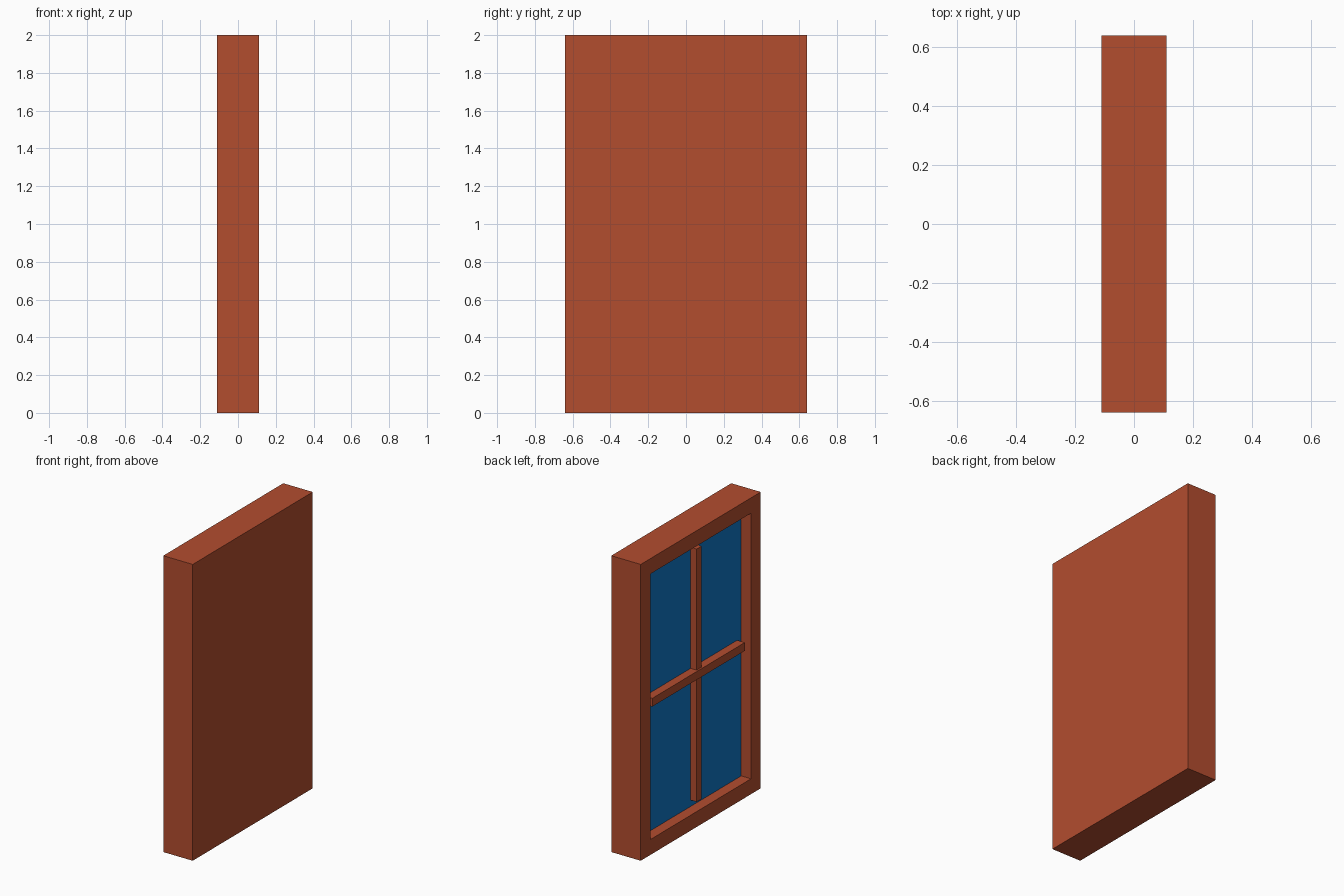
import bpy, bmesh
from mathutils import Vector

cube = bpy.data.objects.get("Cube")
if cube:
    bpy.data.objects.remove(cube, do_unlink=True)

DEPTH, WIDTH, HEIGHT = 0.22, 1.28, 2.0
BORDER, RECESS = 0.147, 0.073
FACE_X = -DEPTH / 2              # the glazed side
GLASS_X = FACE_X + RECESS
OPEN_Y = WIDTH / 2 - BORDER


def material(name, rgb):
    m = bpy.data.materials.new(name)
    m.use_nodes = True
    m.diffuse_color = (*rgb, 1)
    m.node_tree.nodes["Principled BSDF"].inputs["Base Color"].default_value = (*rgb, 1)
    return m


def box_mesh(lo, hi):
    lo, hi = Vector(lo), Vector(hi)
    bm = bmesh.new()
    bmesh.ops.create_cube(bm, size=1)
    bmesh.ops.scale(bm, vec=hi - lo, verts=bm.verts)
    bmesh.ops.translate(bm, vec=(lo + hi) / 2, verts=bm.verts)
    return bm


def add_object(name, bm, *mats):
    mesh = bpy.data.meshes.new(name)
    bm.to_mesh(mesh)
    bm.free()
    for m in mats:
        mesh.materials.append(m)
    obj = bpy.data.objects.new(name, mesh)
    bpy.context.collection.objects.link(obj)
    return obj


wood = material("red brown wood", (0.45, 0.074, 0.028))
glass = material("blue glass", (0.005, 0.18, 0.56))

# Frame: a slab with one side inset and sunk to hold the glass
bm = box_mesh((-DEPTH / 2, -WIDTH / 2, 0), (DEPTH / 2, WIDTH / 2, HEIGHT))
side = min(bm.faces, key=lambda f: f.calc_center_median().x)
bmesh.ops.inset_region(bm, faces=[side], thickness=BORDER)
pane = bmesh.ops.extrude_discrete_faces(bm, faces=[side])["faces"][0]
bmesh.ops.translate(bm, vec=(RECESS, 0, 0), verts=pane.verts)
# The opening walls come from the extrusion, the sunk face is the glass
pane.material_index = 1
add_object("window_frame", bm, wood, glass)

# Crossbar, slightly prouder than the upright bar
add_object("horizontal_bar",
           box_mesh((FACE_X + 0.016, -OPEN_Y, 0.98), (GLASS_X, OPEN_Y, 1.036)), wood)
add_object("vertical_bar",
           box_mesh((FACE_X + 0.028, -0.05, BORDER), (GLASS_X, 0.004, HEIGHT - BORDER)), wood)
